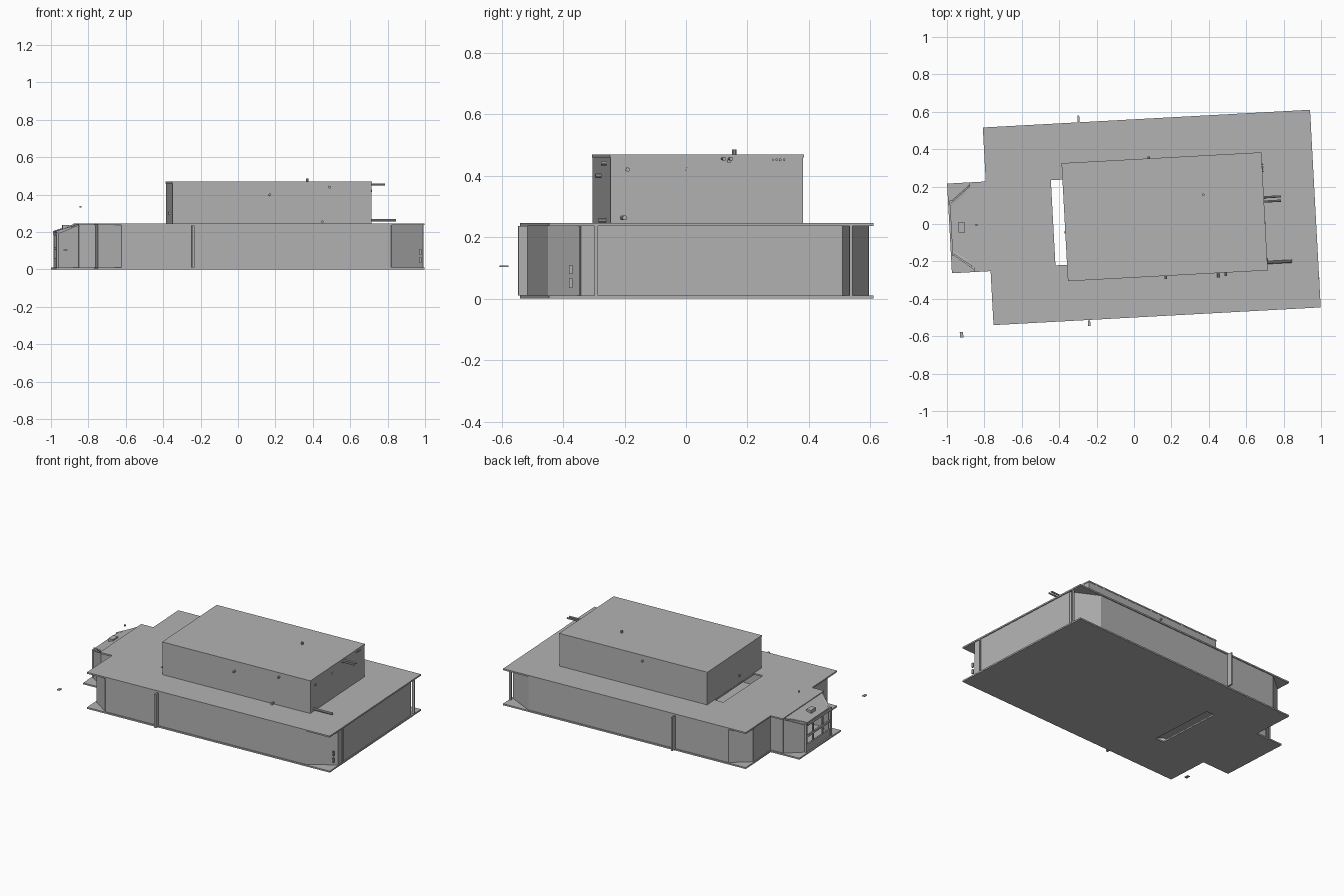
import bpy, bmesh, math
from mathutils import Matrix, Vector

if "Cube" in bpy.data.objects:
    bpy.data.objects.remove(bpy.data.objects["Cube"])

grey = bpy.data.materials.new("plain grey")
grey.use_nodes = True
tone = (0.45, 0.45, 0.45, 1)
grey.diffuse_color = tone
grey.node_tree.nodes["Principled BSDF"].inputs["Base Color"].default_value = tone

# The building plan is turned slightly about its own centre
TURN = math.radians(3.1)
PLAN = Matrix.Translation((0.095, 0.035, 0)) @ Matrix.Rotation(TURN, 4, 'Z')
TOP = 0.247      # top of the lower storey
SLAB = 0.01


def finish(name, bm, matrix=PLAN):
    bm.transform(matrix)
    bmesh.ops.recalc_face_normals(bm, faces=bm.faces)
    mesh = bpy.data.meshes.new(name)
    bm.to_mesh(mesh)
    bm.free()
    mesh.materials.append(grey)
    obj = bpy.data.objects.new(name, mesh)
    bpy.context.collection.objects.link(obj)
    return obj


def box(name, low, high):
    low, high = Vector(low), Vector(high)
    bm = bmesh.new()
    bmesh.ops.create_cube(bm, size=1)
    bmesh.ops.scale(bm, vec=high - low, verts=bm.verts)
    bmesh.ops.translate(bm, vec=(low + high) / 2, verts=bm.verts)
    return finish(name, bm)


def detail(name, centre, size):
    """Small turned block placed at an overall position."""
    bm = bmesh.new()
    bmesh.ops.create_cube(bm, size=1)
    bmesh.ops.scale(bm, vec=size, verts=bm.verts)
    return finish(name, bm, Matrix.Translation(centre) @ Matrix.Rotation(TURN, 4, 'Z'))


def rod(name, centre, radius, length, axis):
    bm = bmesh.new()
    bmesh.ops.create_cone(bm, cap_ends=True, segments=10, radius1=radius,
                          radius2=radius, depth=length)
    lean = Vector((0, 0, 1)).rotation_difference(Vector(axis)).to_matrix().to_4x4()
    return finish(name, bm, Matrix.Translation(centre) @ Matrix.Rotation(TURN, 4, 'Z') @ lean)


def wall(name, a, b, z0, z1a, z1b, thick=0.008):
    """Upright panel from a to b whose top edge may slope."""
    a, b = Vector(a), Vector(b)
    side = (b - a).normalized().orthogonal() * thick / 2
    bm = bmesh.new()
    rings = []
    for s in (side, -side):
        rings.append([bm.verts.new((*(p + s), z))
                      for p, z in ((a, z0), (b, z0), (b, z1b), (a, z1a))])
    bm.faces.new(rings[0])
    bm.faces.new(rings[1][::-1])
    for i in range(4):
        j = (i + 1) % 4
        bm.faces.new((rings[0][i], rings[1][i], rings[1][j], rings[0][j]))
    return finish(name, bm)


def slab(name, z, bay_x):
    """Plate with a bay at one end and a long slot through it."""
    xs = (bay_x, -0.876, -0.528, -0.465, 0.876)
    ys = (-0.529, -0.24, -0.228, 0.228, 0.24, 0.529)
    bm = bmesh.new()
    grid = [[bm.verts.new((x, y, z)) for y in ys] for x in xs]
    for i in range(len(xs) - 1):
        for j in range(len(ys) - 1):
            outside = i == 0 and j in (0, 4)
            slot = i == 2 and j == 2
            if not outside and not slot:
                bm.faces.new((grid[i][j], grid[i + 1][j],
                              grid[i + 1][j + 1], grid[i][j + 1]))
    loose = [v for v in bm.verts if not v.link_faces]
    bmesh.ops.delete(bm, geom=loose, context='VERTS')
    ext = bmesh.ops.extrude_face_region(bm, geom=bm.faces[:])
    bmesh.ops.translate(bm, vec=(0, 0, SLAB),
                        verts=[g for g in ext["geom"] if isinstance(g, bmesh.types.BMVert)])
    # keep the lower skin so the plate is closed
    return finish(name, bm)


# Floor and roof of the lower storey
slab("floor_slab", 0, -1.083)
slab("roof_slab", TOP - SLAB, -0.963)

# Outer walls with angled corners, mirrored front to back
z0, z1 = SLAB, TOP - SLAB
for side, tag in ((-1, "front"), (1, "back")):
    path = [(0.866, 0), (0.866, 0.425), (0.696, 0.519), (-0.746, 0.519),
            (-0.866, 0.429), (-0.866, 0.226), (-0.96, 0.226)]
    names = ("end_wall", "end_corner_wall", "long_wall", "bay_corner_wall",
             "bay_end_wall", "bay_side_wall")
    for name, a, b in zip(names, path, path[1:]):
        wall(f"{tag}_{name}", (a[0], a[1] * side), (b[0], b[1] * side), z0, z1, z1)
    # angled bay wall falling away under the hood
    wall(f"{tag}_bay_angled_wall", (-0.96, 0.226 * side), (-1.068, 0.14 * side), z0, z1, 0.19)
    # sloping flap beside the hood
    wall(f"{tag}_bay_flap", (-0.975, 0.19 * side), (-1.075, 0.125 * side), 0.185, z1, 0.205, 0.012)
    # bay opening post
    box(f"{tag}_bay_post", (-1.076, 0.14 * side - 0.008, z0), (-1.062, 0.14 * side + 0.008, 0.2))

# Upright strips on the walls
detail("front_wall_strip", (-0.24, -0.531, 0.123), (0.013, 0.03, 0.226))
detail("back_wall_strip", (-0.297, 0.562, 0.123), (0.01, 0.035, 0.226))
for y in (-0.375, 0.455):
    box("end_wall_strip", (0.862, y - 0.005, z0), (0.877, y + 0.005, z1))

# Bay front: sill, rails, centre bars and sloping hood
for low, high in ((z0, 0.06), (0.105, 0.12), (0.18, 0.2)):
    box("bay_front_rail", (-1.074, -0.14, low), (-1.064, 0.14, high))
for y in (-0.05, 0.06):
    box("bay_front_bar", (-1.073, y - 0.006, z0), (-1.065, y + 0.006, 0.19))
bm = bmesh.new()
hood = bm.faces.new([bm.verts.new(p) for p in (
    (-0.96, -0.22, z1), (-0.96, 0.22, z1), (-1.07, 0.135, 0.198), (-1.07, -0.135, 0.198))])
ext = bmesh.ops.extrude_face_region(bm, geom=[hood])
bmesh.ops.translate(bm, vec=(0, 0, 0.006),
                    verts=[g for g in ext["geom"] if isinstance(g, bmesh.types.BMVert)])
finish("bay_hood", bm)
detail("bay_hood_box", (-0.922, -0.018, 0.225), (0.035, 0.055, 0.025))

# Upper storey
box("upper_block", (-0.463, -0.314, TOP), (0.602, 0.314, 0.46))
box("upper_roof", (-0.466, -0.316, 0.46), (0.604, 0.316, 0.469))

# Pipes on the end of the upper storey
for y in (0.122, 0.145):
    rod("upper_pipe", (0.735, y, 0.455), 0.006, 0.1, (1, 0, 0))
rod("lower_pipe", (0.77, -0.203, 0.263), 0.008, 0.15, (1, 0, 0))

# Small fittings on the upper storey
rod("roof_knob", (0.37, 0.157, 0.476), 0.007, 0.018, (0, 0, 1))
for x, y, z in ((0.692, 0.005, 0.42), (0.705, -0.19, 0.42), (0.69, 0.14, 0.448)):
    rod("end_knob", (x, y, z), 0.007, 0.022, (1, 0, 0))
for i in range(4):
    rod("end_vent", (0.685, 0.283 + i * 0.012, 0.452), 0.004, 0.012, (1, 0, 0))
for x, y, z in ((0.17, -0.28, 0.4), (0.49, -0.262, 0.44), (0.45, -0.27, 0.255)):
    rod("front_knob", (x, y, z), 0.007, 0.03, (0, 1, 0))
rod("back_knob", (0.08, 0.352, 0.43), 0.007, 0.016, (0, 1, 0))
detail("bay_side_knob", (-0.367, -0.045, 0.3), (0.012, 0.012, 0.012))
for z in (0.05, 0.095):
    detail("corner_handle", (0.975, -0.375, z), (0.01, 0.012, 0.03))

# Loose pieces standing apart from the building
detail("loose_plate", (-0.922, -0.592, 0.105), (0.018, 0.028, 0.005))
detail("loose_chip", (-0.842, -0.005, 0.335), (0.01, 0.01, 0.01))
